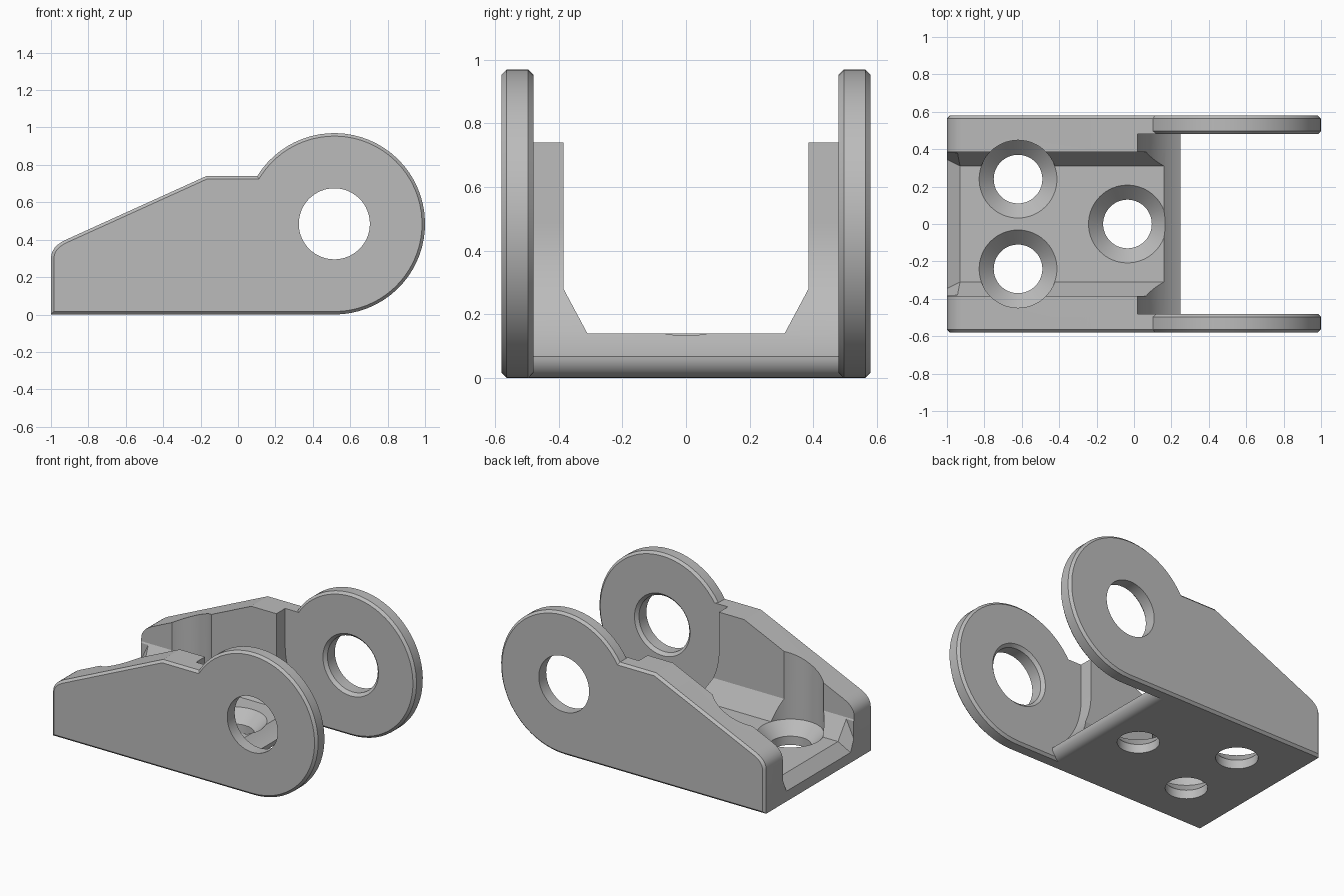
import bpy, bmesh, math
from mathutils import Vector

if "Cube" in bpy.data.objects:
    bpy.data.objects.remove(bpy.data.objects["Cube"])

steel = bpy.data.materials.new("plain_grey")
steel.use_nodes = True
grey = (0.5, 0.5, 0.5, 1)
steel.diffuse_color = grey
steel.node_tree.nodes["Principled BSDF"].inputs["Base Color"].default_value = grey

PIVOT_X, PIVOT_Z, EAR_R, CLEAR_R = 0.515, 0.485, 0.485, 0.495
OUT, PLATE_IN, WALL_IN = 0.58, 0.48, 0.385
CHAMFER, WALL_TOP, FLOOR = 0.016, 0.74, 0.14


def finish(name, bm):
    bmesh.ops.recalc_face_normals(bm, faces=bm.faces)
    mesh = bpy.data.meshes.new(name)
    bm.to_mesh(mesh)
    bm.free()
    mesh.materials.append(steel)
    ob = bpy.data.objects.new(name, mesh)
    bpy.context.collection.objects.link(ob)
    return ob


def arc(cx, cz, r, start, end, n):
    """Points on an arc, angles in degrees."""
    angles = [math.radians(start + (end - start) * i / n) for i in range(n + 1)]
    return [(cx + r * math.cos(a), cz + r * math.sin(a)) for a in angles]


def prism(name, outline, a, b, axis="y", bevel=0):
    """Extrude an outline along an axis, optionally chamfering both rims."""
    bm = bmesh.new()
    place = (lambda p, t: (p[0], t, p[1])) if axis == "y" else (lambda p, t: (t, p[0], p[1]))
    face = bm.faces.new([bm.verts.new(place(p, a)) for p in outline])
    top = bmesh.ops.extrude_face_region(bm, geom=[face], use_keep_orig=True)["geom"]
    cap = [g for g in top if isinstance(g, bmesh.types.BMFace)][0]
    bmesh.ops.recalc_face_normals(bm, faces=bm.faces)
    shift = Vector((0, b - a, 0)) if axis == "y" else Vector((b - a, 0, 0))
    bmesh.ops.translate(bm, verts=cap.verts, vec=shift)
    bmesh.ops.recalc_face_normals(bm, faces=bm.faces)
    if bevel:
        rims = list(face.edges) + list(cap.edges)
        bmesh.ops.bevel(bm, geom=rims, offset=bevel, segments=1, affect="EDGES")
    return finish(name, bm)


def lathe(name, profile, center, axis="z", n=64):
    """Closed solid of revolution from (radius, position) pairs."""
    bm = bmesh.new()
    rings = []
    for r, t in profile:
        ring = []
        for u, v in arc(0, 0, r, 0, 360 - 360 / n, n - 1):
            co = (u, v, t) if axis == "z" else (u, t, v)
            ring.append(bm.verts.new(Vector(center) + Vector(co)))
        rings.append(ring)
    for lo, hi in zip(rings, rings[1:]):
        for i in range(n):
            j = (i + 1) % n
            bm.faces.new((lo[i], lo[j], hi[j], hi[i]))
    bm.faces.new(rings[0])
    bm.faces.new(rings[-1])
    return finish(name, bm)


def cut(ob, cutter):
    cutter.hide_render = True
    mod = ob.modifiers.new("cut", "BOOLEAN")
    mod.operation, mod.solver, mod.object = "DIFFERENCE", "EXACT", cutter
    bpy.context.view_layer.objects.active = ob
    bpy.ops.object.modifier_apply(modifier=mod.name)
    bpy.data.objects.remove(cutter)


def smooth(ob):
    bpy.ops.object.select_all(action="DESELECT")
    ob.select_set(True)
    bpy.context.view_layer.objects.active = ob
    bpy.ops.object.shade_smooth_by_angle(angle=math.radians(22))


# Shared outline: flat shoulder, slope and rounded rear corner
p0, p1, p2 = Vector((-0.92, 0.40)), Vector((-1, 0.364)), Vector((-1, 0.30))
corner = [tuple(p0 * (1 - t) ** 2 + p1 * 2 * t * (1 - t) + p2 * t * t)
          for t in [i / 6 for i in range(7)]]
back_edge = [(-0.17, WALL_TOP)] + corner + [(-1, 0)]

# Side plates with round pivot ears
shoulder = 180 - math.degrees(math.asin((WALL_TOP - PIVOT_Z) / EAR_R))
plate_outline = arc(PIVOT_X, PIVOT_Z, EAR_R, -90, shoulder, 44) + back_edge
for name, side in (("front_side_plate", -1), ("back_side_plate", 1)):
    plate = prism(name, plate_outline, side * PLATE_IN, side * OUT, bevel=CHAMFER)
    # Pivot hole, flared on the inner face
    bore = [(0.23, PLATE_IN - 0.02), (0.19, PLATE_IN + 0.02), (0.19, OUT + 0.1)]
    cut(plate, lathe("pivot_bore", [(r, side * t) for r, t in bore],
                     (PIVOT_X, 0, PIVOT_Z), axis="y"))
    smooth(plate)

# Channel body: floor and thick walls, with a rounded nose under the floor
nose = arc(0.18, 0.07, 0.07, -90, 0, 8)
body = prism("channel_body", nose + [(0.25, WALL_TOP)] + back_edge,
             -OUT + CHAMFER, OUT - CHAMFER)

# Channel between the walls, with sloped lower corners
half = [(0.31, FLOOR), (WALL_IN, 0.28), (WALL_IN, 1.2)]
channel = half + [(-y, z) for y, z in reversed(half)]
cut(body, prism("channel_cutter", channel, -1.2, 1.2, axis="x"))

# Round clearance for the swinging part
clearance = arc(PIVOT_X, PIVOT_Z, CLEAR_R, 180, 270, 24)
clearance += [(1.2, PIVOT_Z - CLEAR_R), (1.2, 1.2), (PIVOT_X - CLEAR_R, 1.2)]
cut(body, prism("clearance_cutter", clearance, -PLATE_IN, PLATE_IN))

# Ramp at the rear end of the floor
bm = bmesh.new()
for s in (-1, 1):
    for x, y, z in ((-0.93, 0.31, FLOOR), (-0.93, 0.38, 0.3),
                    (-1.07, 0.38, 0), (-1.07, 0.38, 0.3)):
        bm.verts.new((x, s * y, z))
bmesh.ops.convex_hull(bm, input=bm.verts)
cut(body, finish("ramp_cutter", bm))

# Countersunk screw holes with driver clearance up through the walls
screw = [(0.13, -0.1), (0.13, 0.06), (0.208, FLOOR), (0.208, 1.2)]
for x, y in ((-0.62, 0.24), (-0.62, -0.24), (-0.035, 0)):
    cut(body, lathe("screw_cutter", screw, (x, y, 0)))
smooth(body)
